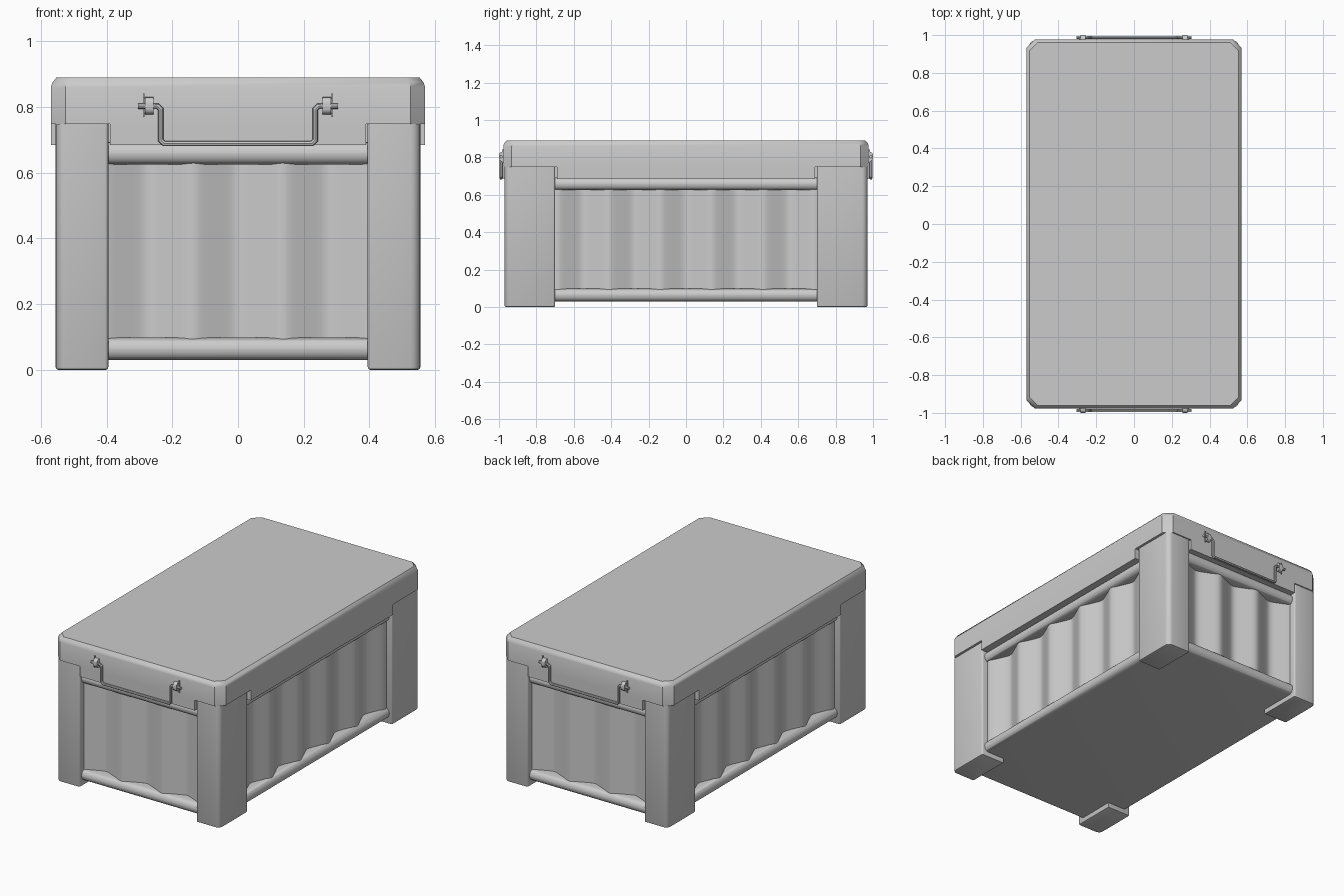
import bpy, bmesh, math
from mathutils import Vector

if "Cube" in bpy.data.objects:
    bpy.data.objects.remove(bpy.data.objects["Cube"])

grey = bpy.data.materials.new("plain_grey")
grey.use_nodes = True
colour = (0.6, 0.6, 0.6, 1)
grey.diffuse_color = colour
grey.node_tree.nodes["Principled BSDF"].inputs["Base Color"].default_value = colour


def finish(name, bm):
    bmesh.ops.recalc_face_normals(bm, faces=bm.faces)
    mesh = bpy.data.meshes.new(name)
    bm.to_mesh(mesh)
    bm.free()
    mesh.materials.append(grey)
    ob = bpy.data.objects.new(name, mesh)
    bpy.context.collection.objects.link(ob)
    bpy.ops.object.select_all(action='DESELECT')
    ob.select_set(True)
    bpy.context.view_layer.objects.active = ob
    bpy.ops.object.shade_smooth_by_angle(angle=math.radians(35))
    return ob


def bevel(bm, test, width, segments):
    """Bevel the edges whose two end points pass the test."""
    edges = [e for e in bm.edges if test(*[v.co for v in e.verts])]
    bmesh.ops.bevel(bm, geom=edges, offset=width, segments=segments,
                    profile=0.5, affect='EDGES')


def box(lo, hi):
    bm = bmesh.new()
    bmesh.ops.create_cube(bm, size=1)
    lo, hi = Vector(lo), Vector(hi)
    for v in bm.verts:
        v.co = (lo + hi) / 2 + v.co * (hi - lo)
    return bm


def prism(sections):
    """Join stacked outlines of (x, y) points, each at its own height."""
    bm = bmesh.new()
    rings = [[bm.verts.new((x, y, z)) for x, y in pts] for z, pts in sections]
    n = len(rings[0])
    for a, b in zip(rings, rings[1:]):
        for i in range(n):
            j = (i + 1) % n
            bm.faces.new((a[i], a[j], b[j], b[i]))
    bm.faces.new(rings[0])
    bm.faces.new(rings[-1])
    return bm


def cut_corner(x, y, c):
    return [(x - c, -y), (x, c - y), (x, y - c), (x - c, y),
            (c - x, y), (-x, y - c), (-x, c - y), (c - x, -y)]


# Lid with chamfered corners and a sloped rim
finish("lid", prism([(0.748, cut_corner(0.57, 0.977, 0.045)),
                     (0.86, cut_corner(0.57, 0.977, 0.045)),
                     (0.875, cut_corner(0.565, 0.972, 0.044)),
                     (0.89, cut_corner(0.553, 0.96, 0.042))]))

# Lid skirt drops lower between the corner posts
finish("lid_side_skirt", box((-0.57, -0.69, 0.685), (0.57, 0.69, 0.75)))
finish("lid_end_skirt", box((-0.39, -0.977, 0.685), (0.39, 0.977, 0.75)))

# Base and upper frame with fully rounded rims
for name, z in (("base_tray", 0.03), ("upper_frame", 0.625)):
    bm = box((-0.537, -0.952, z), (0.537, 0.952, z + 0.068))
    bevel(bm, lambda a, b: abs(a.z - b.z) < 0.001, 0.0335, 6)
    finish(name, bm)

# Corner posts
for sx in (-1, 1):
    for sy in (-1, 1):
        bm = box((min(sx * 0.395, sx * 0.555), min(sy * 0.70, sy * 0.97), 0),
                 (max(sx * 0.395, sx * 0.555), max(sy * 0.70, sy * 0.97), 0.748))
        bevel(bm, lambda a, b: abs(a.z - b.z) > 0.5
              and abs(a.x) > 0.5 and abs(a.y) > 0.9, 0.03, 5)
        bevel(bm, lambda a, b: abs(a.z - b.z) > 0.5 and
              (abs(a.x) < 0.4 and abs(a.y) > 0.9 or
               abs(a.x) > 0.5 and abs(a.y) < 0.71), 0.01, 3)
        bevel(bm, lambda a, b: a.z < 0.001 and b.z < 0.001, 0.008, 2)
        finish(f"{'left' if sx > 0 else 'right'}_{'back' if sy > 0 else 'front'}_post", bm)


# Corrugated walls
def wave(t):
    swing = math.asin(0.94 * math.cos(2 * math.pi * t / 0.275)) / math.asin(0.94)
    return -0.025 * swing


def wall(name, half, crest, place):
    bm = bmesh.new()
    steps = int(half * 120)
    rows = []
    for i in range(steps + 1):
        t = -half + 2 * half * i / steps
        out = crest - 0.025 + wave(t)
        rows.append([bm.verts.new(place(t, out, z)) for z in (0.07, 0.65)])
    for a, b in zip(rows, rows[1:]):
        bm.faces.new((a[0], b[0], b[1], a[1]))
    ob = finish(name, bm)
    # Make each sheet face outward
    middle = sum((p.center for p in ob.data.polygons), Vector()) / len(ob.data.polygons)
    outward = Vector((0, math.copysign(1, middle.y), 0)) if abs(middle.y) > 0.5 \
        else Vector((math.copysign(1, middle.x), 0, 0))
    if ob.data.polygons[0].normal.dot(outward) < 0:
        ob.data.flip_normals()


for s, end, side in ((-1, "front", "right"), (1, "back", "left")):
    wall(end + "_wall", 0.42, 0.935, lambda t, o, z: (t, s * o, z))
    wall(side + "_wall", 0.74, 0.52, lambda t, o, z: (s * o, t, z))

# Bail handles with brackets on both ends
for s, end in ((-1, "front"), (1, "back")):
    half_path = [(0.305, 0.803), (0.245, 0.803), (0.235, 0.793),
                 (0.235, 0.699), (0.225, 0.689)]
    path = [(-x, z) for x, z in half_path] + half_path[::-1]
    curve = bpy.data.curves.new(end + "_handle", 'CURVE')
    curve.dimensions = '3D'
    curve.bevel_depth = 0.0085
    curve.bevel_resolution = 2
    curve.use_fill_caps = True
    spline = curve.splines.new('POLY')
    spline.points.add(len(path) - 1)
    for p, (x, z) in zip(spline.points, path):
        p.co = (x, s * 0.988, z, 1)
    curve.materials.append(grey)
    ob = bpy.data.objects.new(end + "_handle", curve)
    bpy.context.collection.objects.link(ob)
    bpy.ops.object.select_all(action='DESELECT')
    ob.select_set(True)
    bpy.context.view_layer.objects.active = ob
    bpy.ops.object.convert(target='MESH')
    bpy.ops.object.shade_smooth_by_angle(angle=math.radians(35))

    for m, hand in ((-1, "right"), (1, "left")):
        # Each bracket is a clip around the rod plus a thin fin
        ys = sorted((s * 0.97, s * 1.0))
        bm = box((m * 0.27 - 0.013, ys[0], 0.778), (m * 0.27 + 0.013, ys[1], 0.83))
        bevel(bm, lambda a, b: abs(a.x - b.x) > 0.02
              and min(abs(a.y), abs(b.y)) > 0.99, 0.018, 4)
        finish(f"{end}_{hand}_handle_clip", bm)
        ys = sorted((s * 0.97, s * 0.984))
        finish(f"{end}_{hand}_handle_fin",
               box((m * 0.287 - 0.003, ys[0], 0.77), (m * 0.287 + 0.003, ys[1], 0.842)))
